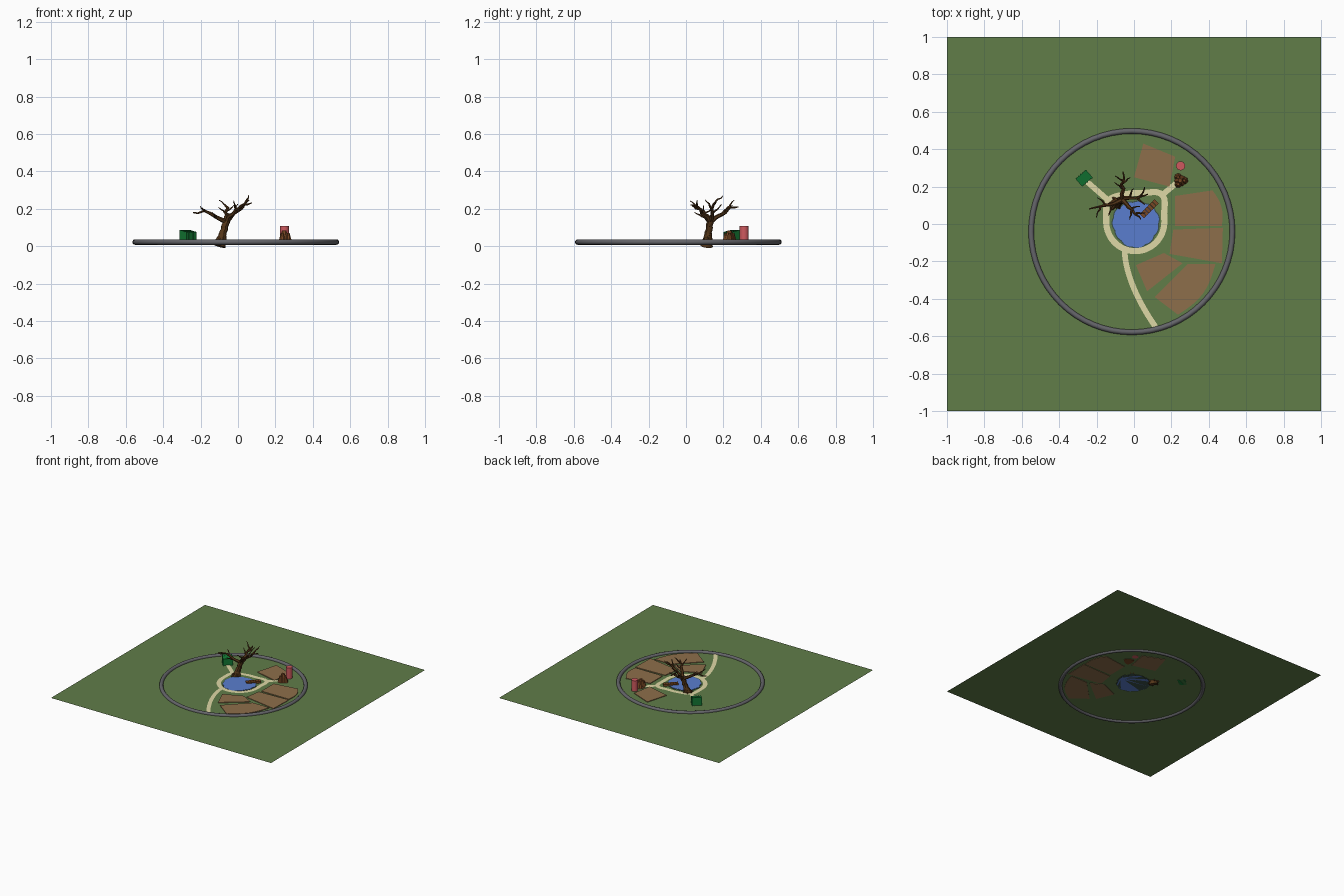
import bpy, bmesh, math, random
from mathutils import Vector, Matrix

if "Cube" in bpy.data.objects:
    bpy.data.objects.remove(bpy.data.objects["Cube"])

random.seed(4)
GROUND = 0.02
TOP = 0.0245


def paint(name, code):
    m = bpy.data.materials.new(name)
    m.diffuse_color = (*[(c / 255) ** 2.2 for c in bytes.fromhex(code)], 1)
    m.use_nodes = True
    m.node_tree.nodes["Principled BSDF"].inputs["Base Color"].default_value = m.diffuse_color
    return m


GRASS, DIRT, SAND = paint("grass", "617c4a"), paint("dirt", "8c6e4c"), paint("sand", "ded8a5")
WATER, BARK, WOOD = paint("water", "5a7dcd"), paint("bark", "54381e"), paint("wood", "764828")
GREEN, RED, STONE = paint("green", "1a7837"), paint("red", "cd5a5f"), paint("stone", "646469")
BANK = paint("bank", "3c504b")


def finish(name, bm, mat, smooth=None):
    bmesh.ops.recalc_face_normals(bm, faces=bm.faces)
    me = bpy.data.meshes.new(name)
    bm.to_mesh(me)
    bm.free()
    ob = bpy.data.objects.new(name, me)
    bpy.context.collection.objects.link(ob)
    me.materials.append(mat)
    if smooth:
        bpy.ops.object.select_all(action='DESELECT')
        ob.select_set(True)
        bpy.context.view_layer.objects.active = ob
        bpy.ops.object.shade_smooth_by_angle(angle=math.radians(smooth))


def slab(name, outline, z, mat):
    """Thin flat piece let into the lawn."""
    bm = bmesh.new()
    face = bm.faces.new([bm.verts.new((p[0], p[1], 0.017)) for p in outline])
    up = bmesh.ops.extrude_face_region(bm, geom=[face])["geom"]
    for v in up:
        if isinstance(v, bmesh.types.BMVert):
            v.co.z = z
    if not face.is_valid or not any(f.normal.z and f.calc_center_median().z < 0.018 for f in bm.faces):
        bm.faces.ensure_lookup_table()
    finish(name, bm, mat)


def path(name, line, width, closed=False):
    """Flat ribbon along a list of points."""
    n = len(line)
    bm = bmesh.new()
    pairs = []
    for i, p in enumerate(line):
        a = line[i - 1] if closed or i else p
        b = line[(i + 1) % n] if closed or i < n - 1 else p
        side = (b - a).normalized().orthogonal() * width / 2
        pairs.append([bm.verts.new((*q, TOP)) for q in (p + side, p - side)])
    for i in range(n if closed else n - 1):
        (a, b), (c, d) = pairs[i], pairs[(i + 1) % n]
        bm.faces.new((a, b, d, c))
    finish(name, bm, SAND)


def limb(bm, line, r0, r1, sides=6):
    """Tapered tube along a list of points."""
    rings = []
    last = len(line) - 1
    for i, p in enumerate(line):
        t = line[min(i + 1, last)] - line[max(i - 1, 0)]
        u = t.cross(Vector((0.3, 1, 0))).normalized()
        v = t.cross(u).normalized()
        r = (r0 + (r1 - r0) * i / last) * random.uniform(0.9, 1.1)
        rings.append([bm.verts.new(p + r * (u * math.cos(a) + v * math.sin(a)))
                      for a in (math.tau * j / sides for j in range(sides))])
    for a, b in zip(rings, rings[1:]):
        for j in range(sides):
            k = (j + 1) % sides
            bm.faces.new((a[j], a[k], b[k], b[j]))
    bm.faces.new(rings[0])
    bm.faces.new(rings[-1])


def gnarl(a, b, wobble, n=6):
    """Crooked line between two points."""
    out = [a.lerp(b, i / n) for i in range(n + 1)]
    for p in out[1:-1]:
        p += Vector([random.uniform(-wobble, wobble) for _ in range(3)])
    return out


def box(bm, place, at, size):
    bmesh.ops.create_cube(bm, size=1, matrix=place @ Matrix.Translation(at)
                          @ Matrix.Diagonal((*size, 1)))


# Lawn
bm = bmesh.new()
bmesh.ops.create_grid(bm, x_segments=1, y_segments=1, size=1,
                      matrix=Matrix.Translation((0, 0, GROUND)))
finish("lawn", bm, GRASS)

# Round boundary kerb
bpy.ops.mesh.primitive_torus_add(location=(-0.012, -0.041, 0.022), major_radius=0.538,
                                 minor_radius=0.0145, major_segments=64, minor_segments=12)
kerb = bpy.context.object
kerb.name = "boundary_ring"
kerb.data.materials.append(STONE)
bpy.ops.object.shade_smooth()

# Soil beds: four corners each, second side bowed outward
beds = [[(0.19, 0.2), (0.22, 0.36), (0.05, 0.43), (0, 0.25)],
        [(0.22, -0.01), (0.47, -0.01), (0.42, 0.18), (0.22, 0.15)],
        [(0.19, -0.16), (0.47, -0.21), (0.475, -0.02), (0.21, -0.03)],
        [(0.01, -0.22), (0.07, -0.36), (0.26, -0.21), (0.16, -0.155)],
        [(0.11, -0.39), (0.235, -0.485), (0.435, -0.215), (0.285, -0.215)]]
for n, corners in enumerate(beds):
    a, b, c, d = [Vector(p) for p in corners]
    bow = Vector((c.y - b.y, b.x - c.x)) * (0.12 if n in (1, 4) else 0)
    arc = [b.lerp(c, i / 8) + bow * math.sin(math.pi * i / 8) for i in range(9)]
    slab(f"soil_bed_{n + 1}", [a, *arc, d], 0.025, DIRT)

# Scalloped pond with a dark bank
turns = [math.tau * i / 66 for i in range(66)]
for name, r, z, mat in (("pond_bank", 0.124, 0.0225, BANK), ("pond_water", 0.118, TOP, WATER)):
    rim = [r + 0.006 * abs(math.sin(5.5 * a)) + 0.004 * math.sin(3 * a) for a in turns]
    slab(name, [(0.01 + q * math.cos(a), q * math.sin(a)) for q, a in zip(rim, turns)], z, mat)

# Sandy path round the pond, drawn out to two corners
loop = []
for a in turns:
    r = 0.155 + 0.05 * math.exp(-((a - 0.8) / 0.35) ** 2) + 0.028 * math.exp(-((a - 2.45) / 0.35) ** 2)
    loop.append(Vector((0.007 + r * math.cos(a), 0.01 + r * math.sin(a))))
path("pond_path", loop, 0.033, True)
path("left_path", [Vector((-0.13, 0.12)), Vector((-0.25, 0.225))], 0.03)
path("right_path", [Vector((0.15, 0.155)), Vector((0.235, 0.225))], 0.03)
path("entrance_path", [Vector((-0.05 + 0.165 * t ** 1.7, -0.145 - 0.405 * t))
                       for t in (i / 12 for i in range(13))], 0.03)

# Bare tree: flared trunk, roots, limbs and twigs
bm = bmesh.new()
foot, fork = Vector((-0.1, 0.11, 0)), Vector((-0.06, 0.13, 0.14))
lower = foot.lerp(fork, 0.45)
limb(bm, [foot, foot.lerp(lower, 0.5), lower], 0.036, 0.021, 9)
limb(bm, gnarl(lower, fork, 0.003), 0.021, 0.016, 9)
for i in range(6):
    out = Vector((math.cos(i * 1.05), math.sin(i * 1.05), 0))
    limb(bm, [foot + out * 0.04 + Vector((0, 0, 0.012)), foot.lerp(lower, 0.5) + out * 0.024,
              lower + out * 0.01], 0.006, 0.008)
tips = [(-0.24, 0.08, 0.18), (0.075, 0.16, 0.232), (-0.06, 0.28, 0.21), (0.037, 0.025, 0.22)]
for tip in tips:
    tip = Vector(tip)
    line = gnarl(fork - Vector((0, 0, 0.012)), tip, 0.009)
    for i, p in enumerate(line):
        p.z += 0.02 * math.sin(math.pi * i / 6)
    limb(bm, line, 0.014, 0.003)
    away = (tip - fork).normalized()
    for k, turn in ((2, 1), (3, -1), (4, 1)):
        twig = away.copy()
        twig.rotate(Matrix.Rotation(turn * 0.95, 3, 'Z'))
        end = line[k] + twig * 0.065 + Vector((0, 0, 0.012))
        limb(bm, gnarl(line[k], end, 0.004, 4), 0.007, 0.002)
finish("bare_tree", bm, BARK, 40)

# Plank dock over the water
place = Matrix.Translation((0.082, 0.082, 0.03)) @ Matrix.Rotation(math.radians(45), 4, 'Z')
bm = bmesh.new()
for i in range(6):
    box(bm, place, (-0.048 + i * 0.019, 0, 0.003), (0.0175, 0.034, 0.006))
for s in (-1, 1):
    box(bm, place, (0, s * 0.012, -0.004), (0.11, 0.005, 0.012))
finish("dock", bm, WOOD)

# Green shed: ribbed box with a sloping top
bm = bmesh.new()
place = Matrix.Translation((-0.267, 0.245, 0.05)) @ Matrix.Rotation(math.radians(41), 4, 'Z')
box(bm, Matrix(), (0, 0, 0), (0.074, 0.052, 0.06))
for i in range(5):
    box(bm, Matrix(), (-0.032 + i * 0.016, 0, 0), (0.007, 0.059, 0.063))
for v in bm.verts:
    if v.co.z > 0:
        v.co.z += v.co.y * 0.2
bm.transform(place)
finish("green_shed", bm, GREEN)

# Mound of tapered stumps: a tall one with three leaning on it
bm = bmesh.new()
for i in range(4):
    r, h = (0.034, 0.07) if i == 0 else (0.022, 0.055)
    off = 0.022 if i else 0
    bmesh.ops.create_cone(bm, cap_ends=True, segments=7, radius1=r, radius2=r * 0.33, depth=h,
                          matrix=Matrix.Translation((0.247 + off * math.cos(i * 2.1),
                                                     0.232 + off * math.sin(i * 2.1), 0.015 + h / 2)))
finish("stump_mound", bm, WOOD)

# Red water tank
bm = bmesh.new()
bmesh.ops.create_cone(bm, cap_ends=True, segments=32, radius1=0.024, radius2=0.024, depth=0.09,
                      matrix=Matrix.Translation((0.249, 0.311, 0.064)))
finish("red_tank", bm, RED, 40)
